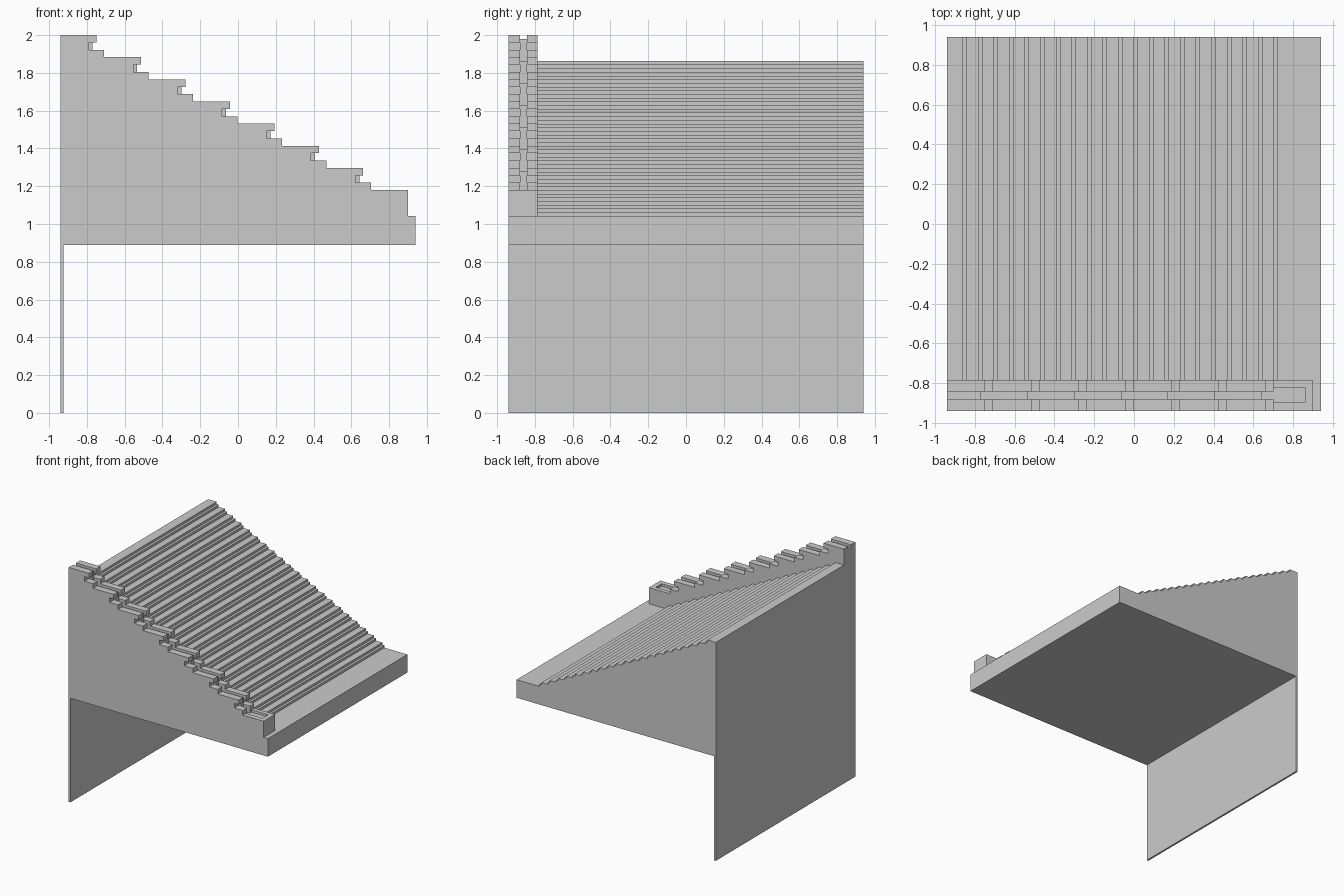
import bpy, bmesh

if "Cube" in bpy.data.objects:
    bpy.data.objects.remove(bpy.data.objects["Cube"])


def prism(name, pts, y0, y1):
    """Extrude an (x, z) outline from y0 to y1."""
    bm = bmesh.new()
    face = bm.faces.new([bm.verts.new((x, y0, z)) for x, z in pts])
    ext = bmesh.ops.extrude_face_region(bm, geom=[face])
    verts = [v for v in ext["geom"] if isinstance(v, bmesh.types.BMVert)]
    bmesh.ops.translate(bm, verts=verts, vec=(0, y1 - y0, 0))
    bmesh.ops.recalc_face_normals(bm, faces=bm.faces)
    me = bpy.data.meshes.new(name)
    bm.to_mesh(me)
    bm.free()
    ob = bpy.data.objects.new(name, me)
    bpy.context.collection.objects.link(ob)
    return ob


def box(name, x0, x1, y0, y1, z0, z1):
    return prism(name, [(x0, z0), (x1, z0), (x1, z1), (x0, z1)], y0, y1)


def cut(ob, cutter):
    cutter.hide_render = True
    mod = ob.modifiers.new("cut", "BOOLEAN")
    mod.operation = "DIFFERENCE"
    mod.solver = "EXACT"
    mod.object = cutter
    bpy.context.view_layer.objects.active = ob
    bpy.ops.object.modifier_apply(modifier=mod.name)
    bpy.data.objects.remove(cutter)


E, BOTTOM, SLAB = 0.94, 0.888, 1.042
RAIL_IN = -0.785            # inner side of the balustrade
CH0, CH1 = -0.88, -0.842    # channel sides
DX, DZ = 0.2355, 0.1172     # balustrade pitch

# Staircase: 21 steps, each with a small half-height ledge
pts = [(-E, BOTTOM), (-E, 1.863)]
step = (1.863 - SLAB) / 21
for k in range(21):
    x, z = -0.86 + 0.0782 * k, 1.863 - step * k
    pts += [(x, z), (x, z - step / 2), (x + 0.02, z - step / 2), (x + 0.02, z - step)]
pts += [(E, SLAB), (E, BOTTOM)]
prism("staircase", pts, RAIL_IN, E)

# Balustrade: stepped profile with undercut noses and an end block
pts = [(-E, BOTTOM), (-E, 2.0)]
for k in range(7):
    x, z = -0.75 + DX * k, 2.0 - DZ * k
    pts += [(x, z), (x, z - 0.039), (x - 0.04, z - 0.039), (x - 0.04, z - 0.078),
            (x + 0.04, z - 0.078), (x + 0.04, z - DZ)]
pts += [(0.90, 2.0 - 7 * DZ), (0.90, SLAB), (E, SLAB), (E, BOTTOM)]
rail = prism("balustrade", pts, -E, RAIL_IN)

# Stepped channel along the middle of the balustrade
pts = [(-1.0, 2.1), (-1.0, 1.98)]
for k in range(7):
    x, z = -0.77 + DX * k, 1.98 - DZ * k
    pts += [(x, z), (x, z - DZ)]
pts += [(0.75, 1.98 - 7 * DZ), (0.75, 2.1)]
cut(rail, prism("channel_cutter", pts, CH0, CH1))

# Shallow pocket in the end block
cut(rail, box("pocket_cutter", 0.703, 0.86, -0.898, -0.822, 1.98 - 7 * DZ, 1.3))

# Fillers that keep the channel risers straight under each nose
for k in range(7):
    x, z = -0.77 + DX * k, 1.961 - DZ * k
    box(f"channel_riser_{k + 1}", x - 0.02, x, CH0, CH1, z - 0.039, z)

# Thin back wall below the staircase
box("back_wall", -E, -0.924, -E, E, 0, BOTTOM)
